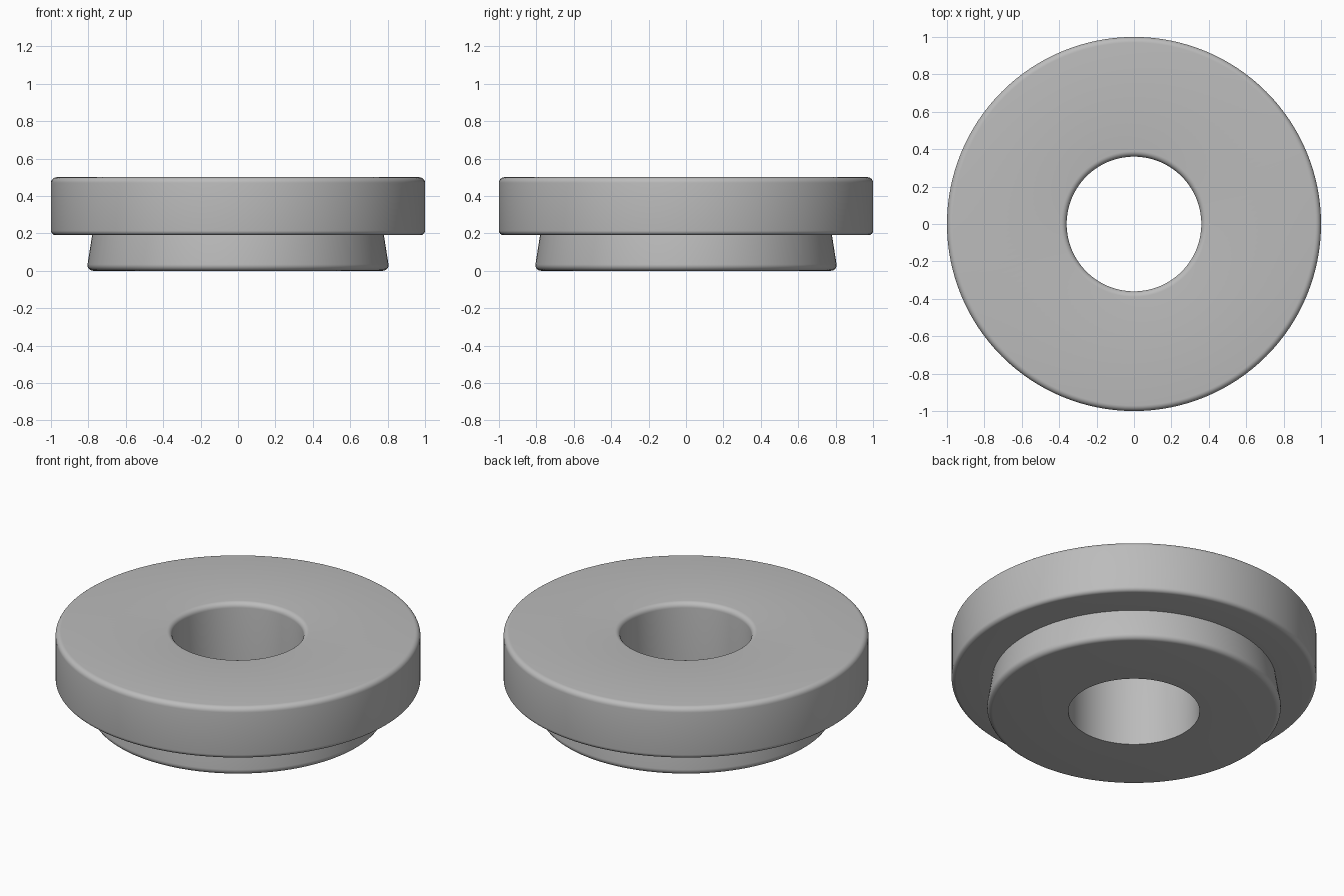
import bpy
import bmesh
import math
from mathutils import Vector

SEGMENTS = 128

cube = bpy.data.objects.get("Cube")
if cube:
    bpy.data.objects.remove(cube, do_unlink=True)


def make_material(name, color):
    mat = bpy.data.materials.new(name)
    mat.use_nodes = True
    mat.diffuse_color = color
    mat.node_tree.nodes["Principled BSDF"].inputs["Base Color"].default_value = color
    return mat


def round_corners(corners, steps=6):
    """Replace each (radius, height, fillet) corner by a tangent arc."""
    points = []
    for i, (r, z, fillet) in enumerate(corners):
        p = Vector((r, z))
        if not fillet:
            points.append(p)
            continue
        a = (Vector(corners[i - 1][:2]) - p).normalized()
        b = (Vector(corners[(i + 1) % len(corners)][:2]) - p).normalized()
        half = a.angle(b) / 2
        centre = p + (a + b).normalized() * fillet / math.sin(half)
        start = p + a * fillet / math.tan(half) - centre
        end = p + b * fillet / math.tan(half) - centre
        sweep = math.pi - 2 * half
        for k in range(steps + 1):
            t = k / steps
            arc = start * math.sin((1 - t) * sweep) + end * math.sin(t * sweep)
            points.append(centre + arc / math.sin(sweep))
    return points


def lathe(name, profile, mat):
    """Revolve a closed profile around the z axis."""
    bm = bmesh.new()
    rings = []
    for s in range(SEGMENTS):
        a = math.tau * s / SEGMENTS
        rings.append([bm.verts.new((p.x * math.cos(a), p.x * math.sin(a), p.y))
                      for p in profile])
    n = len(profile)
    for s, ring in enumerate(rings):
        other = rings[(s + 1) % SEGMENTS]
        for k in range(n):
            m = (k + 1) % n
            bm.faces.new((ring[k], other[k], other[m], ring[m]))
    bmesh.ops.recalc_face_normals(bm, faces=bm.faces)
    mesh = bpy.data.meshes.new(name)
    bm.to_mesh(mesh)
    bm.free()
    mesh.materials.append(mat)
    obj = bpy.data.objects.new(name, mesh)
    bpy.context.collection.objects.link(obj)
    bpy.context.view_layer.objects.active = obj
    obj.select_set(True)
    bpy.ops.object.shade_smooth_by_angle(angle=math.radians(30))
    obj.select_set(False)
    return obj


grey = make_material("light grey", (0.5, 0.5, 0.5, 1))

# Stepped ring: tapered foot, wide flange and through bore
corners = [
    (0.36, 0.0, 0),
    (0.81, 0.0, 0.03),
    (0.78, 0.19, 0),
    (1.0, 0.19, 0.025),
    (1.0, 0.5, 0.03),
    (0.36, 0.5, 0.03),
]
lathe("flanged_bushing", round_corners(corners), grey)
